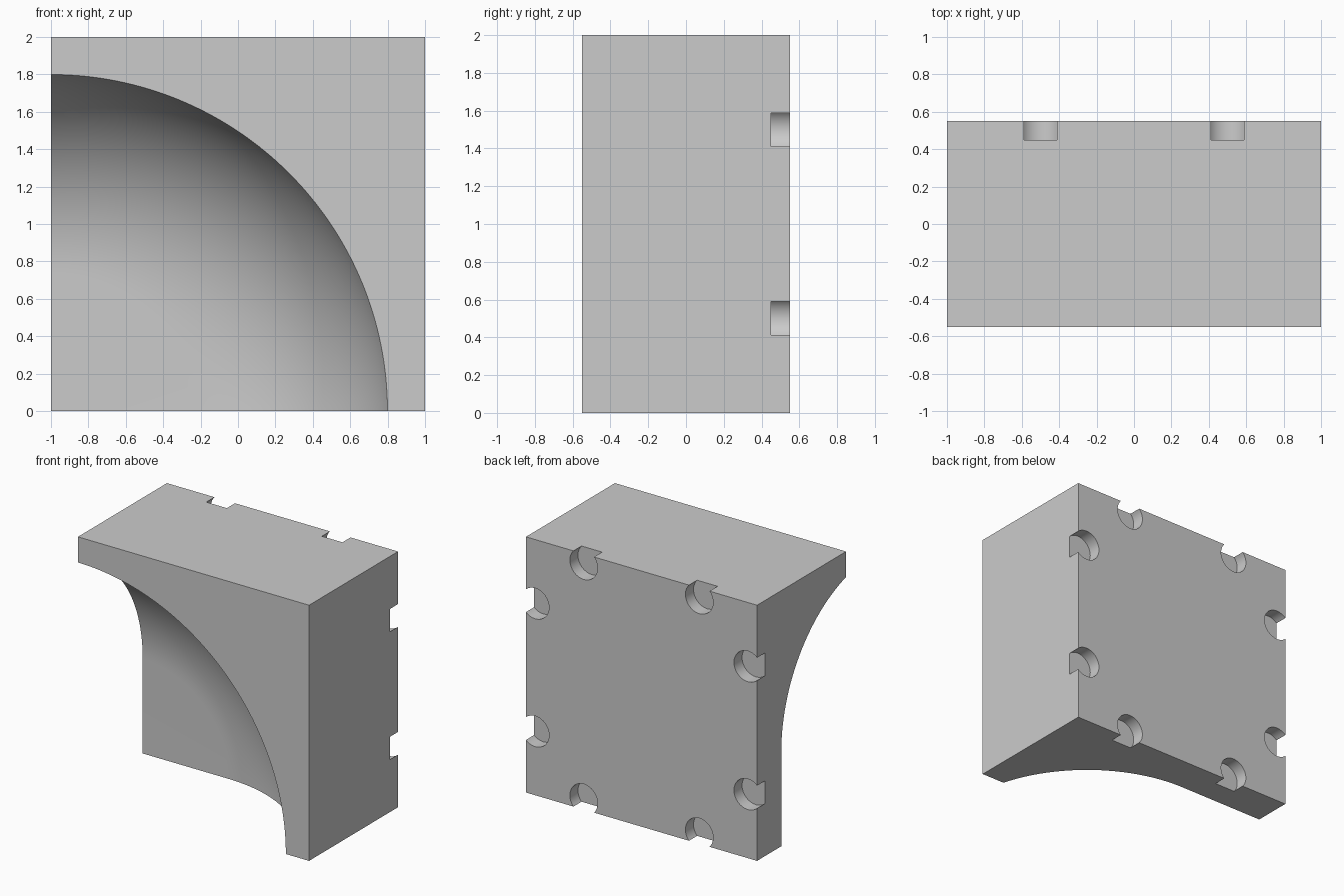
import bpy, bmesh
from math import sin, cos, acos, pi

if "Cube" in bpy.data.objects:
    bpy.data.objects.remove(bpy.data.objects["Cube"])

def new_object(name, bm):
    bmesh.ops.recalc_face_normals(bm, faces=bm.faces)
    mesh = bpy.data.meshes.new(name)
    bm.to_mesh(mesh)
    bm.free()
    obj = bpy.data.objects.new(name, mesh)
    bpy.context.collection.objects.link(obj)
    return obj

def lathe(name, profile, centre, segments):
    """Solid of revolution about y; profile is (radius, y), ends on the axis."""
    bm = bmesh.new()
    cx, cz = centre
    rings = []
    for r, y in profile:
        if r == 0:
            rings.append([bm.verts.new((cx, y, cz))] * segments)
        else:
            rings.append([bm.verts.new((cx + r * cos(2 * pi * i / segments), y,
                                        cz + r * sin(2 * pi * i / segments)))
                          for i in range(segments)])
    for a, b in zip(rings, rings[1:]):
        for i in range(segments):
            j = (i + 1) % segments
            bm.faces.new(dict.fromkeys((a[i], a[j], b[j], b[i])))
    return new_object(name, bm)

def cut(target, cutter):
    mod = target.modifiers.new("cut", 'BOOLEAN')
    mod.operation, mod.solver, mod.object = 'DIFFERENCE', 'EXACT', cutter
    bpy.context.view_layer.objects.active = target
    bpy.ops.object.modifier_apply(modifier=mod.name)
    bpy.data.objects.remove(cutter)

# Solid block
bm = bmesh.new()
bmesh.ops.create_cube(bm, size=1)
for v in bm.verts:
    v.co = (v.co.x * 2, v.co.y * 1.1, v.co.z * 2 + 1)
block = new_object("quarter_bowl_block", bm)

# Quarter bowl: flat floor rising through an arc to radius 1.8 at the front
R, floor_y, front_y, rim = 1.1, 0.25, -0.55, 1.8
end = acos(1 - (floor_y - front_y) / R)
r0 = rim - R * sin(end)
steps = 28
profile = [(0, floor_y)]
profile += [(r0 + R * sin(end * i / steps), floor_y - R * (1 - cos(end * i / steps)))
            for i in range(steps)]
profile += [(rim + 0.1 * cos(end), front_y - 0.1 * sin(end)), (0, front_y - 0.1 * sin(end))]
cut(block, lathe("bowl_cutter", profile, (-1, 0), 256))

# Round sockets in the back, breaking through each edge
r, inset = 0.12, 0.08
socket = [(0, 0.45), (r, 0.45), (r, 0.65), (0, 0.65)]
for s in (-1, 1):
    for side in (-1, 1):
        cut(block, lathe("socket_cutter", socket, (0.5 * s, 1 + side * (1 - inset)), 32))
        cut(block, lathe("socket_cutter", socket, (side * (1 - inset), 1 + 0.5 * s), 32))

# Smooth curved surfaces, keep edges sharp
bpy.ops.object.select_all(action='DESELECT')
block.select_set(True)
bpy.context.view_layer.objects.active = block
bpy.ops.object.shade_smooth_by_angle(angle=pi / 7)
